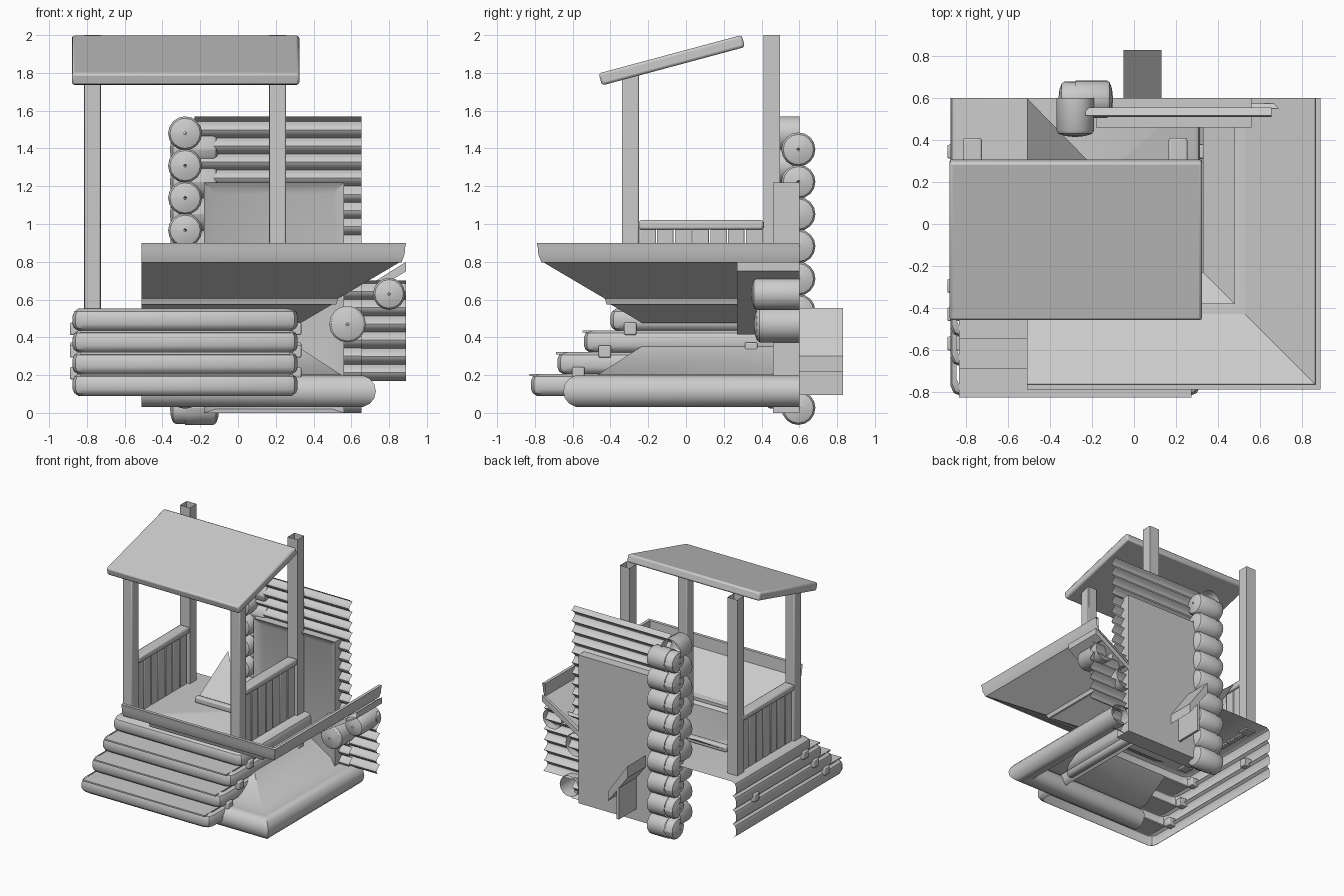
import bpy, bmesh
from math import pi, sin, cos, atan2
from mathutils import Vector

if "Cube" in bpy.data.objects:
    bpy.data.objects.remove(bpy.data.objects["Cube"])


def mesh_obj(name, verts, faces):
    me = bpy.data.meshes.new(name)
    me.from_pydata(verts, [], faces)
    me.update()
    ob = bpy.data.objects.new(name, me)
    bpy.context.collection.objects.link(ob)
    return ob


def box(name, x, y, z, bevel=0.0, open_top=False):
    """Box from (min, max) pairs; optional bevel or missing top face."""
    v = [(a, b, c) for c in z for b in y for a in x]
    f = [(0, 2, 3, 1), (0, 1, 5, 4), (1, 3, 7, 5), (3, 2, 6, 7), (2, 0, 4, 6)]
    if not open_top:
        f.append((4, 5, 7, 6))
    ob = mesh_obj(name, v, f)
    if bevel:
        m = ob.modifiers.new("soft_edges", 'BEVEL')
        m.width, m.segments = bevel, 2
    return ob


def sweep(name, rows, cap=False):
    """Skin a list of equally long point rows."""
    n = len(rows[0])
    verts = [p for r in rows for p in r]
    faces = [(i * n + j, i * n + j + 1, (i + 1) * n + j + 1, (i + 1) * n + j)
             for i in range(len(rows) - 1) for j in range(n - 1)]
    if cap:
        faces.append(tuple(range((len(rows) - 1) * n, len(rows) * n)))
    return mesh_obj(name, verts, faces)


def corner_sweep(name, cx, cy, profile):
    """Sweep an (inset, z) profile round the front right corner."""
    return sweep(name, [[(-.51, cy + d, z), (cx - d, cy + d, z), (cx - d, .6, z)]
                        for d, z in profile])


def log(name, a, b, r, dome=0.0):
    """Open log from a to b, with a domed end at a."""
    a, b = Vector(a), Vector(b)
    d = (b - a).normalized()
    q = d.to_track_quat('Z', 'Y')
    rings = [(r, (b - a).length), (r, dome)]
    if dome:
        rings += [(r * cos(t) + .001, dome * (1 - sin(t))) for t in (.5, 1.0, 1.5)]
    rows = [[a + q @ Vector((rr * cos(t), rr * sin(t), h))
             for t in (2 * pi * i / 16 for i in range(17))] for rr, h in rings]
    return sweep(name, rows)


def log_wall(name, x0, x1, z0, z1, y, depth, pitch):
    """Scalloped skin of stacked logs facing the front."""
    n = round((z1 - z0) / pitch * 6)
    rows = []
    for i in range(n + 1):
        z = z0 + (z1 - z0) * i / n
        yy = y + depth * (1 - abs(sin(pi * (z - z0) / pitch)))
        rows.append([(x0, yy, z), (x1, yy, z)])
    return sweep(name, rows)


# porch steps: stacked logs running round three sides
XL, XR = -.875, .315
for i, fy in enumerate((-.82, -.68, -.54, -.40)):
    z = .09 + .115 * i
    rows = []
    for d, h in ((.03, 0), (.008, .015), (0, .035), (0, .08), (.008, .102), (.03, .117)):
        l, r, f = XL + d, XR - d, fy + d
        rows.append([(l, .6, z + h), (l, f + .05, z + h), (l + .015, f + .015, z + h),
                     (l + .05, f, z + h), (r - .05, f, z + h),
                     (r - .015, f + .015, z + h), (r, f + .05, z + h), (r, .6, z + h)])
    sweep(f"step_logs_{i + 1}", rows, cap=(i == 3))
    if i < 3:
        box(f"tread_{i + 1}", (XL + .04, XR - .04), (fy - .008, fy + .2), (z + .105, z + .117))

# beam ends poking out of the step sides
for y, z in ((-.295, .445), (-.43, .325), (-.57, .21), (.345, .34)):
    for x in ((-.89, -.81), (.25, .335)):
        box("beam_end", x, (y - .033, y + .033), (z - .033, z + .033), .008)

# porch posts, rails and planks
for x in (-.77, .21):
    box("front_post", (x - .043, x + .043), (-.34, -.25), (.54, 1.79), .008)
    box("back_post", (x - .045, x + .045), (.41, .497), (.54, 2.0), open_top=True)
    box("hand_rail", (x - .045, x + .045), (-.25, .41), (.97, 1.02), .012)
    for k in range(7):
        y = -.25 + .094 * k
        box("rail_plank", (x - .022, x + .022), (y + .003, y + .091), (.54, .975), .005)

# slanted porch roof
roof = box("porch_roof", (-.88, .325), (-.392, .392), (-.033, .033), .014)
roof.location = (0, -.075, 1.867)
roof.rotation_euler = (atan2(.2, .745), 0, 0)

# doorway block with a recessed door
door = box("doorway", (-.18, .56), (.46, .6), (0, 1.22))
bm = bmesh.new()
bm.from_mesh(door.data)
bm.normal_update()
front = min(bm.faces, key=lambda f: f.calc_center_median().y)
bmesh.ops.inset_region(bm, faces=[front], thickness=.085)
for v in front.verts:
    v.co.y += .04
    if v.co.z < .3:
        v.co.z = .02
bm.to_mesh(door.data)
bm.free()

# log walls
log_wall("upper_log_wall", -.23, .655, 1.2, 1.57, .51, .045, .0855)
log_wall("wall_right_of_door", .55, .655, .0, 1.2, .51, .045, .0855)
log_wall("side_log_wall", .5, .89, .17, .7, .53, .05, .0855)

# corner column of crossing logs
for k in range(9):
    z = 1.48 - .171 * k
    log("corner_log_front", (-.28, .415, z), (-.28, .6, z), .09, .03)
    log("corner_log_side", (-.10, .595, z - .0855), (-.28, .595, z - .0855), .09, .03)
    log("corner_log_outer", (-.36, .595, z - .0855), (-.28, .595, z - .0855), .085, .03)

# log ends on the right wall
log("right_log_low", (.58, .36, .47), (.58, .6, .47), .097, .03)
log("right_log_high", (.80, .345, .63), (.80, .6, .63), .085, .03)

# eave with sloping inner panels
corner_sweep("eave", .89, -.79, [(0, .9), (.006, .87), (.008, .84), (.025, .795)])
corner_sweep("eave_slope", .89, -.79, [(0, .9), (.025, .9), (.03, .8), (.36, .605)])
corner_sweep("eave_frame", .89, -.79, [(.36, .605), (.375, .605), (.41, .6),
                                      (.41, .575), (.37, .575), (.36, .605)])
corner_sweep("lower_slope", .89, -.79, [(.39, .575), (.56, .475)])

# thick sloping plate at the right
sweep("sloping_plate", [[(x, y, z) for x, z in ((.89, .80), (.34, .455), (.34, .415),
                                               (.89, .75), (.89, .80))]
                        for y in (.27, .6)], cap=True)

# back slope with its frame bar
mesh_obj("back_slope", [(-.51, .6, .81), (-.51, .22, .58), (-.14, .22, .58)], [(0, 1, 2)])
box("back_frame_bar", (-.51, .0), (.16, .21), (.55, .6), .012)

# heavy base log with a hipped slope
base = [(.085 + .085 * cos(t), .115 + .085 * sin(t))
        for t in (2 * pi * i / 14 for i in range(15))]
corner_sweep("base_log", .73, -.65, base)
corner_sweep("base_slope", .73, -.65, [(.1, .2), (.18, .2), (.42, .355)])
log("base_bar", (.36, -.35, .1), (.36, .6, .1), .035, .01)

# slanted beam and its support at the back
sweep("back_beam", [[(x, y, z) for x, z in ((.13, .30), (-.05, .555), (-.05, .46),
                                           (.13, .22), (.13, .30))]
                    for y in (.6, .83)], cap=True)
box("back_beam_support", (.03, .05), (.6, .83), (.095, .38))

# smooth shading with sharp edges kept
bpy.ops.object.select_all(action='SELECT')
bpy.context.view_layer.objects.active = door
bpy.ops.object.shade_smooth_by_angle(angle=.6)
